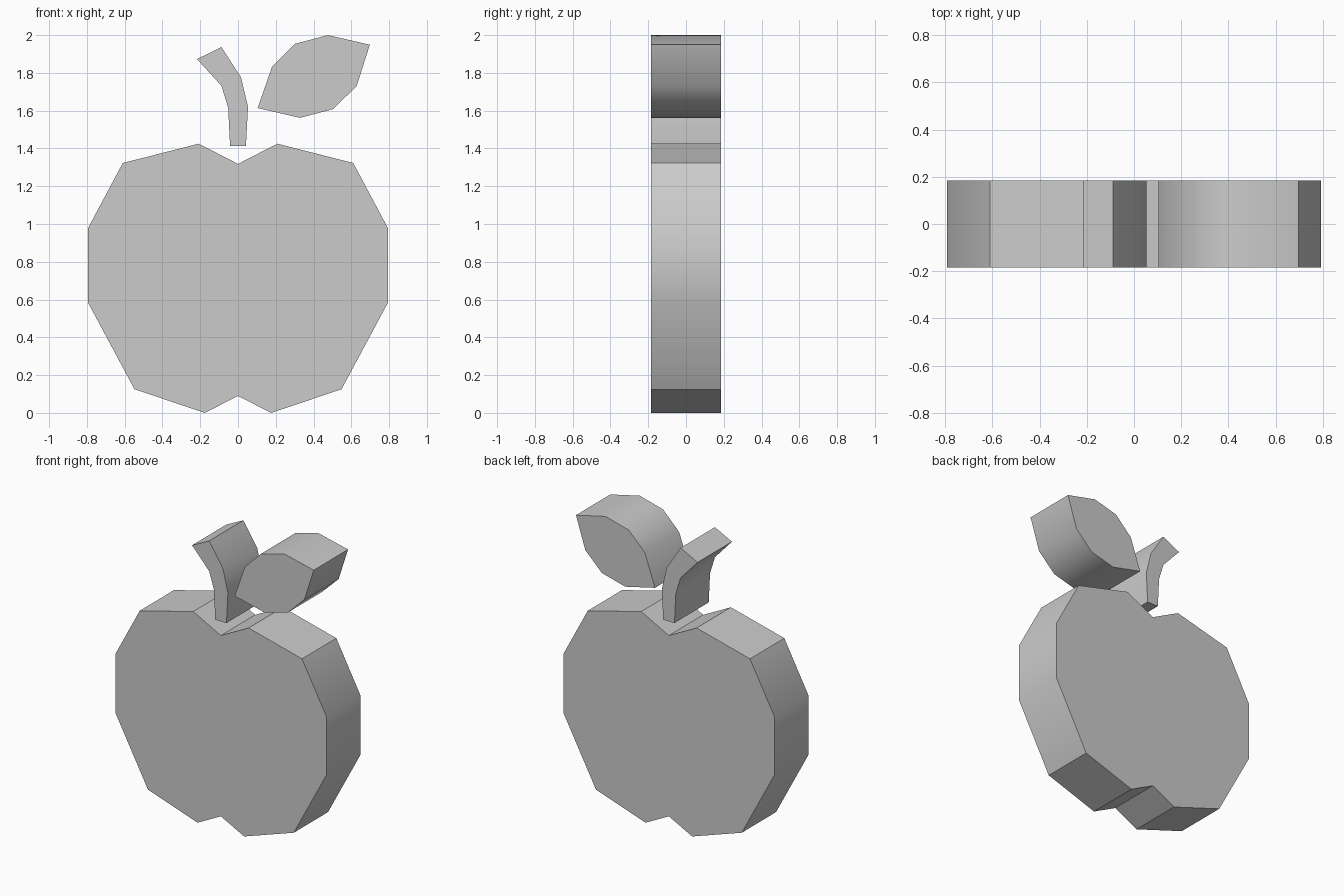
import bpy
import bmesh

if "Cube" in bpy.data.objects:
    bpy.data.objects.remove(bpy.data.objects["Cube"])

HALF_DEPTH = 0.184


def extrude_profile(name, points):
    """Extrude a closed x/z outline evenly about y = 0."""
    bm = bmesh.new()
    face = bm.faces.new([bm.verts.new((x, -HALF_DEPTH, z)) for x, z in points])
    result = bmesh.ops.extrude_face_region(bm, geom=[face])
    back = [g for g in result["geom"] if isinstance(g, bmesh.types.BMVert)]
    bmesh.ops.translate(bm, verts=back, vec=(0, 2 * HALF_DEPTH, 0))
    bmesh.ops.recalc_face_normals(bm, faces=bm.faces)
    mesh = bpy.data.meshes.new(name)
    bm.to_mesh(mesh)
    bm.free()
    obj = bpy.data.objects.new(name, mesh)
    bpy.context.collection.objects.link(obj)
    return obj


# Fruit: right half of the outline, mirrored across x = 0
half = [(0, 1.318), (0.208, 1.425), (0.61, 1.323), (0.793, 0.98),
        (0.793, 0.582), (0.548, 0.125), (0.175, 0.0), (0, 0.09)]
fruit = extrude_profile("fruit", half + [(-x, z) for x, z in half[-2:0:-1]])

# Stem: curved, flaring towards the top
stem = extrude_profile("stem", [
    (-0.217, 1.873), (-0.088, 1.937), (0.016, 1.776), (0.053, 1.62),
    (0.042, 1.414), (-0.042, 1.414), (-0.052, 1.615), (-0.088, 1.732)])

# Leaf: pointed at both ends
leaf = extrude_profile("leaf", [
    (0.104, 1.614), (0.18, 1.832), (0.302, 1.954), (0.476, 2.0),
    (0.698, 1.949), (0.628, 1.73), (0.503, 1.608), (0.328, 1.562)])

# Soft shading on shallow bends, crisp corners elsewhere
for obj in (fruit, stem, leaf):
    bpy.ops.object.select_all(action="DESELECT")
    obj.select_set(True)
    bpy.context.view_layer.objects.active = obj
    bpy.ops.object.shade_smooth_by_angle(angle=0.7)
